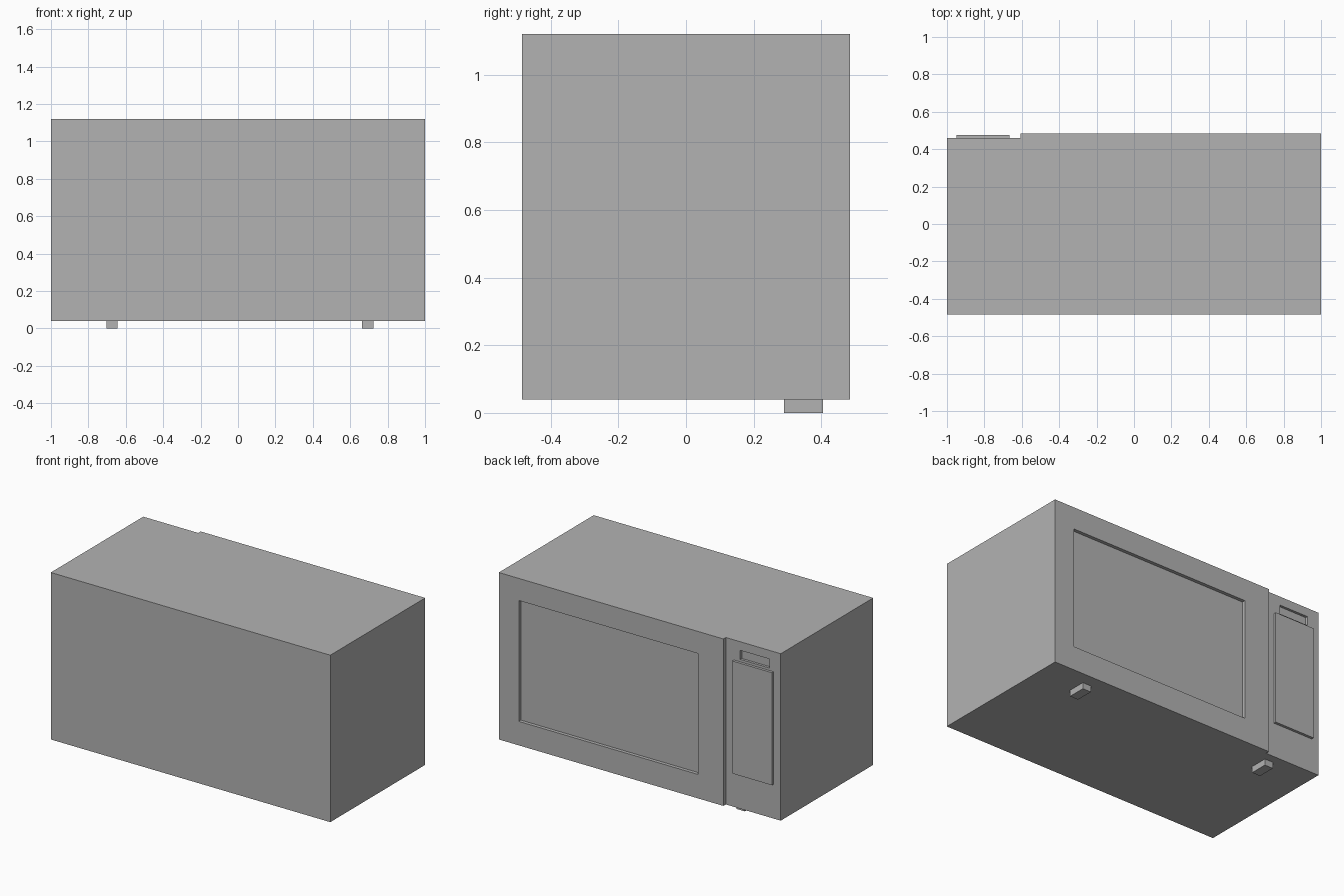
import bpy
import bmesh

cube = bpy.data.objects.get("Cube")
if cube:
    bpy.data.objects.remove(cube, do_unlink=True)

# One plain grey for the whole appliance
GREY = (0.45, 0.45, 0.45, 1.0)
mat = bpy.data.materials.new("plain grey")
mat.use_nodes = True
mat.diffuse_color = GREY
mat.node_tree.nodes["Principled BSDF"].inputs["Base Color"].default_value = GREY


def box(name, x, y, z, recess=None):
    """Box from (min, max) ranges; recess = (x range, z range, depth) sinks the +y face."""
    bm = bmesh.new()
    bmesh.ops.create_cube(bm, size=1)
    for v in bm.verts:
        v.co = [r[0] if c < 0 else r[1] for c, r in zip(v.co, (x, y, z))]
    bm.normal_update()
    if recess:
        rx, rz, depth = recess
        front = max(bm.faces, key=lambda f: f.normal.y)

        def inset(amount):
            bmesh.ops.inset_region(bm, faces=[front], thickness=amount, use_even_offset=True)

        # Border around the opening
        inset(0.01)
        mid = front.calc_center_median()
        for v in front.verts:
            v.co.x = rx[0] if v.co.x < mid.x else rx[1]
            v.co.z = rz[0] if v.co.z < mid.z else rz[1]
        # Sunken floor with straight walls
        floor = bmesh.ops.extrude_discrete_faces(bm, faces=[front])["faces"][0]
        for v in floor.verts:
            v.co.y -= depth
    bmesh.ops.recalc_face_normals(bm, faces=bm.faces)
    mesh = bpy.data.meshes.new(name)
    bm.to_mesh(mesh)
    bm.free()
    mesh.materials.append(mat)
    obj = bpy.data.objects.new(name, mesh)
    bpy.context.collection.objects.link(obj)
    return obj


BOTTOM, TOP = 0.04, 1.12
JOIN, SPLIT = 0.43, -0.607      # cabinet front plane, door and panel seam
height = (BOTTOM, TOP)

# Cabinet
box("cabinet", (-1, 1), (-0.485, JOIN), height)

# Door with sunken window
box("door", (SPLIT, 1), (JOIN, 0.485), height,
    recess=((-0.427, 0.857), (0.195, 0.977), 0.022))

# Control panel with sunken display and raised keypad
box("control_panel", (-1, SPLIT), (JOIN, 0.46), height,
    recess=((-0.918, -0.71), (1.006, 1.064), 0.016))
box("keypad", (-0.95, -0.665), (0.45, 0.477), (0.262, 0.99))

# Feet
for side, x in (("right", -0.674), ("left", 0.694)):
    box(side + "_foot", (x - 0.03, x + 0.03), (0.29, 0.405), (0, BOTTOM))
